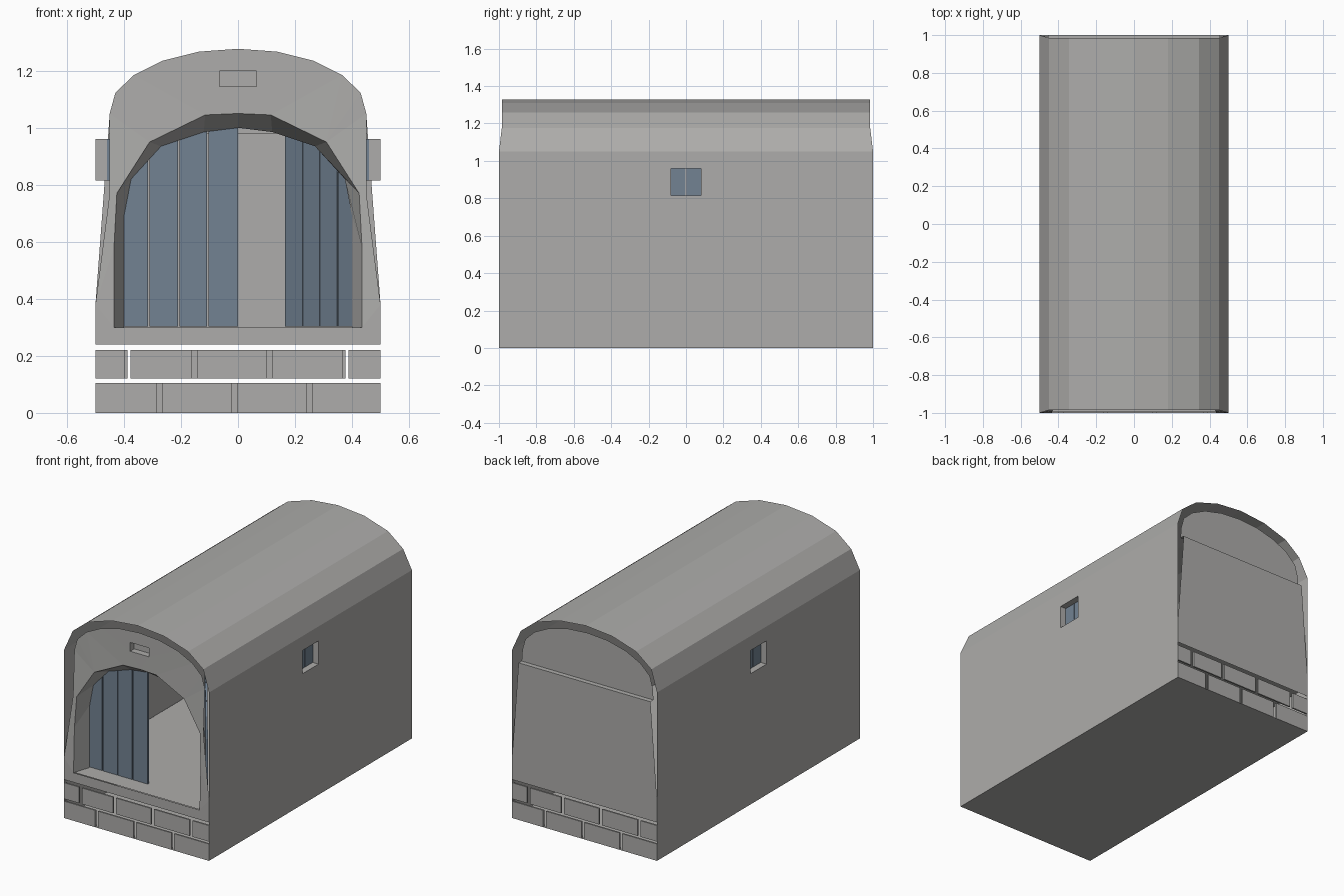
import bpy, bmesh, math
from mathutils import Vector, Matrix

cube = bpy.data.objects.get("Cube")
if cube:
    bpy.data.objects.remove(cube, do_unlink=True)


def material(name, rgb):
    m = bpy.data.materials.new(name)
    m.use_nodes = True
    m.diffuse_color = (*rgb, 1)
    m.node_tree.nodes["Principled BSDF"].inputs["Base Color"].default_value = (*rgb, 1)
    return m


STONE = material("stone_grey", (0.42, 0.415, 0.405))
BLUE = material("slate_blue", (0.17, 0.225, 0.29))


def finish(bm, name, mat):
    mesh = bpy.data.meshes.new(name)
    bm.to_mesh(mesh)
    bm.free()
    mesh.materials.append(mat)
    ob = bpy.data.objects.new(name, mesh)
    bpy.context.collection.objects.link(ob)
    return ob


def sheet(name, loops, place, outward, mat=STONE, depth=0):
    """Fill 2D outlines (later loops are holes), place them in 3D, optionally thicken."""
    bm = bmesh.new()
    for loop in loops:
        vs = [bm.verts.new((a, b, 0)) for a, b in loop]
        for i, v in enumerate(vs):
            bm.edges.new((vs[i - 1], v))
    bmesh.ops.triangle_fill(bm, use_beauty=True, edges=bm.edges[:], normal=(0, 0, 1))
    for v in bm.verts:
        v.co = place(v.co.x, v.co.y)
    bm.normal_update()
    out = Vector(outward)
    for f in bm.faces:
        if f.normal.dot(out) < 0:
            f.normal_flip()
    if depth:
        new = bmesh.ops.extrude_face_region(bm, geom=bm.faces[:])["geom"]
        for v in new:
            if isinstance(v, bmesh.types.BMVert):
                v.co -= out * depth
        bmesh.ops.recalc_face_normals(bm, faces=bm.faces[:])
    return finish(bm, name, mat)


def strip(name, ring_a, ring_b, closed=False, mat=STONE):
    """Bridge two rows of 3D points with quads."""
    bm = bmesh.new()
    a, b = ([bm.verts.new(p) for p in ring] for ring in (ring_a, ring_b))
    for i in range(0 if closed else 1, len(a)):
        bm.faces.new((a[i - 1], a[i], b[i], b[i - 1]))
    return finish(bm, name, mat)


def rect(a0, a1, b0, b1):
    return [(a0, b0), (a1, b0), (a1, b1), (a0, b1)]


def mirrored(half):
    """Half outline from the right foot to the crown, completed to the left foot."""
    rest = [p for p in half if p[0] > 0]
    return half + [(-x, z) for x, z in reversed(rest)]


# Vaulted roof sheet
vault = mirrored([(.5, 1.05), (.45, 1.175), (.345, 1.258), (.18, 1.31), (0, 1.327)])
ends = [[(x, s * (1 if z < 1.1 else .985), z) for x, z in vault] for s in (-1, 1)]
strip("vault_roof", *ends)

# Side walls with recessed twin-pane windows
window = rect(-.08, .08, .815, .96)
for side, tag in ((1, "left"), (-1, "right")):
    sheet(f"{tag}_wall", [rect(-1, 1, 0, 1.05), window],
          lambda y, z: (side * .5, y, z), (side, 0, 0))
    strip(f"{tag}_window_reveal", [(side * .5, y, z) for y, z in window],
          [(side * .46, y, z) for y, z in window], True)
    for n, y in enumerate((-.08, .002)):
        sheet(f"{tag}_window_pane_{n + 1}", [rect(y, y + .078, .815, .96)],
              lambda y, z: (side * .46, y, z), (side, 0, 0), BLUE, .01)

# Base slab and inner floor
sheet("base", [rect(-.5, .5, -1, 1)], lambda x, y: (x, y, 0), (0, 0, -1))
sheet("inner_floor", [rect(-.495, .495, -.995, .995)], lambda x, y: (x, y, .3), (0, 0, 1))

# Front wall with splayed arched doorway and a small niche
crown = [(.45, 1.05), (.43, 1.123), (.365, 1.185), (.265, 1.235), (.137, 1.267), (0, 1.277)]
arch_out = mirrored([(.435, .3), (.435, .58), (.425, .77), (.31, .95), (.115, 1.045), (0, 1.05)])
arch_in = mirrored([(.4, .3), (.4, .69), (.375, .82), (.27, .935), (.12, .985), (0, 1.0)])
niche = rect(-.065, .065, 1.145, 1.2)


def front(x, z):
    return (x, -1 + .03 * max(0, min(1, (z - .38) / .67)), z)


sheet("front_wall", [mirrored([(.5, .24), (.5, .38), (.45, .77)] + crown), arch_out, niche],
      front, (0, -1, 0))
strip("doorway_reveal", [front(*p) for p in arch_out], [(x, -.89, z) for x, z in arch_in])
strip("niche_reveal", [front(*p) for p in niche], [(x, -.93, z) for x, z in niche], True)
sheet("niche_back", [niche], lambda x, z: (x, -.93, z), (0, -1, 0))

# Back wall with a ledge and a set-back gable
sheet("back_wall", [mirrored([(.5, .24), (.5, .38), (.455, .98)])],
      lambda x, z: (x, 1, z), (0, 1, 0))
sheet("back_gable", [mirrored([(.455, .98)] + crown)], lambda x, z: (x, .97, z), (0, 1, 0))
sheet("back_ledge", [rect(-.455, .455, .97, 1)], lambda x, y: (x, y, .98), (0, 0, 1))


# Plank doors cut to the arch: one closed, one swung inwards
def arch_height(x):
    pts = [p for p in arch_in if p[0] >= 0]
    for (x0, z0), (x1, z1) in zip(pts, pts[1:]):
        if x1 <= x <= x0 and x0 > x1:
            return z0 + (z1 - z0) * (x0 - x) / (x0 - x1)


def plank(a, b):
    tops = sorted({a, b} | {p[0] for p in arch_in if a < p[0] < b}, reverse=True)
    return [(a, .303), (b, .303)] + [(x, arch_height(x)) for x in tops]


swing = (Matrix.Translation((.4, -.89, 0)) @ Matrix.Rotation(math.radians(-54), 4, 'Z')
         @ Matrix.Translation((-.4, .89, 0)))
for n, (a, b) in enumerate([(0, .103), (.108, .205), (.21, .31), (.315, .4)]):
    sheet(f"right_door_plank_{n + 1}", [plank(a, b)],
          lambda x, z: (-x, -.89, z), (0, -1, 0), BLUE, .012)
    leaf = sheet(f"left_door_plank_{n + 1}", [plank(a, b)],
                 lambda x, z: (x, -.89, z), (0, -1, 0), BLUE, .012)
    leaf.data.transform(swing)

# Two brick courses at each end, staggered, with open joints
courses = [(0, .105, [-.5, -.275, -.012, .25, .5]),
           (.12, .22, [-.5, -.387, -.152, .11, .377, .5])]
for s, tag in ((-1, "front"), (1, "back")):
    for row, (z0, z1, joints) in enumerate(courses):
        for n, (a, b) in enumerate(zip(joints, joints[1:])):
            a, b = a + .01 * (a > -.5), b - .01 * (b < .5)
            sheet(f"{tag}_brick_{row + 1}_{n + 1}", [rect(a, b, z0, z1)],
                  lambda x, z: (-s * x, s, z), (0, s, 0), STONE, .01)
